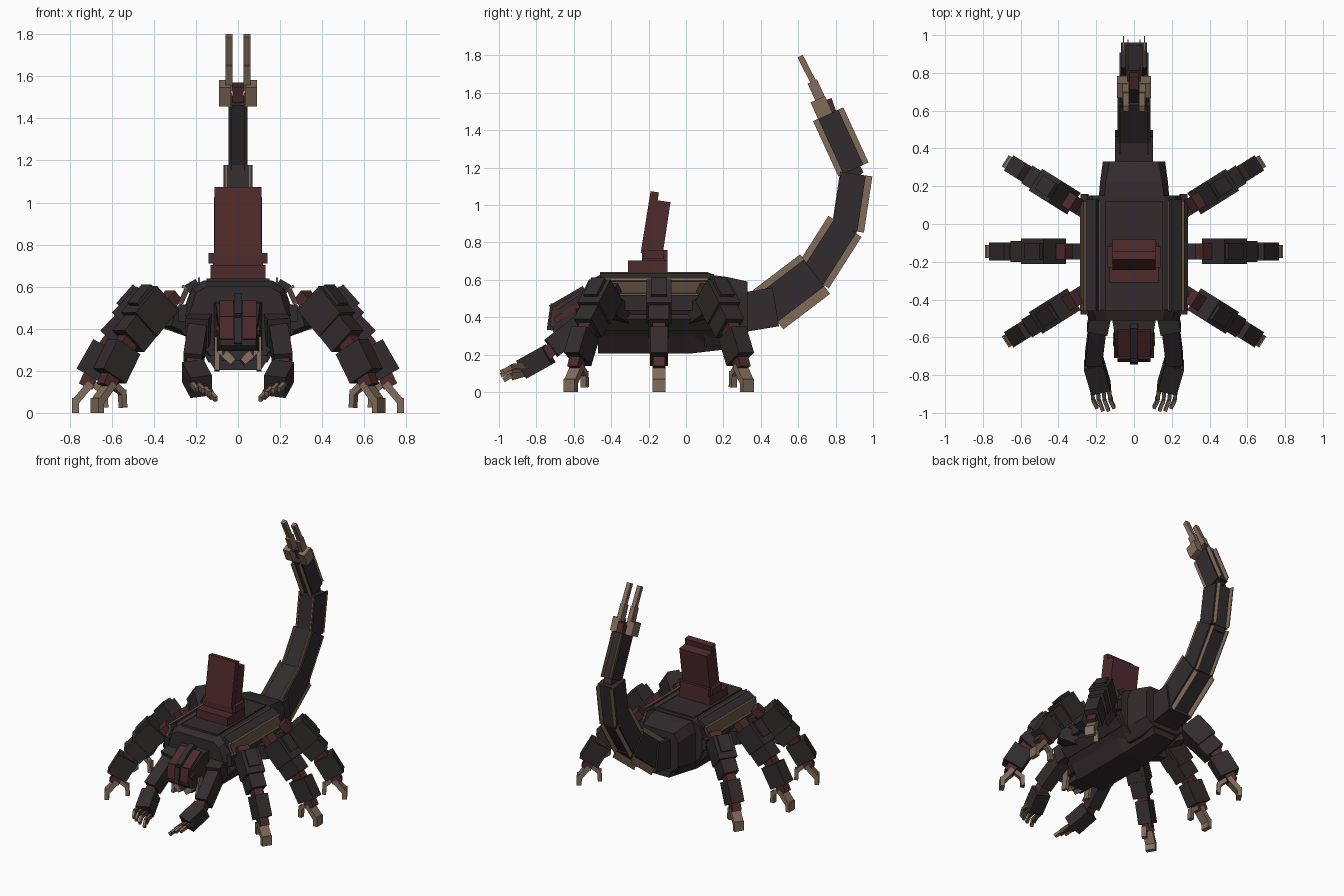
import bpy, bmesh, math
from mathutils import Vector as V


def material(name, rgb):
    m = bpy.data.materials.new(name)
    m.diffuse_color = (*rgb, 1)
    return m


DARK = material("dark_shell", (0.031, 0.025, 0.026))
RED = material("dark_red", (0.076, 0.023, 0.025))
TAN = material("tan_bone", (0.22, 0.15, 0.105))
BROWN = material("brown_trim", (0.085, 0.057, 0.038))


def finish(name, bm, mats):
    bmesh.ops.recalc_face_normals(bm, faces=bm.faces)
    me = bpy.data.meshes.new(name)
    bm.to_mesh(me)
    bm.free()
    for m in mats:
        me.materials.append(m)
    ob = bpy.data.objects.new(name, me)
    bpy.context.collection.objects.link(ob)
    return ob


def beam(name, a, b, w, h, mat, side=(1, 0, 0)):
    """Box running from a to b; w is measured along side, h across it."""
    a, b = V(a), V(b)
    d = (b - a).normalized()
    s = V(side)
    s = (s - d * s.dot(d)).normalized()
    u = s.cross(d)
    bm = bmesh.new()
    bmesh.ops.create_cube(bm, size=1)
    for v in bm.verts:
        v.co = (a + b) / 2 + s * v.co.x * w + d * v.co.y * (b - a).length + u * v.co.z * h
    return finish(name, bm, [mat])


def loft(name, sections, mat):
    """Mirrored half outlines (x, z) joined along y."""
    bm = bmesh.new()
    rings = []
    for y, half in sections:
        pts = half + [(-x, z) for x, z in reversed(half)]
        rings.append([bm.verts.new((x, y, z)) for x, z in pts])
    n = len(rings[0])
    for r, q in zip(rings, rings[1:]):
        for i in range(n):
            bm.faces.new((r[i], r[(i + 1) % n], q[(i + 1) % n], q[i]))
    bm.faces.new(rings[0])
    bm.faces.new(rings[-1])
    return finish(name, bm, [mat])


# Body shell, rear shell and belly keel
hull = [(0.16, 0.63), (0.22, 0.60), (0.265, 0.47), (0.22, 0.36), (0.14, 0.27)]
front = [(0.15, 0.60), (0.20, 0.57), (0.235, 0.46), (0.20, 0.36), (0.13, 0.27)]
loft("body_shell", [(-0.51, front), (-0.45, hull), (0.15, hull)], DARK)
loft("rear_shell", [(0.10, [(0.16, 0.63), (0.19, 0.55), (0.19, 0.34), (0.14, 0.24)]),
                    (0.22, [(0.15, 0.615), (0.18, 0.55), (0.18, 0.33), (0.12, 0.25)]),
                    (0.33, [(0.13, 0.59), (0.165, 0.53), (0.165, 0.34), (0.10, 0.29)])], DARK)
loft("belly_keel", [(-0.47, [(0.17, 0.30), (0.11, 0.205)]), (0.02, [(0.17, 0.30), (0.11, 0.205)]),
                    (0.32, [(0.12, 0.33), (0.08, 0.24)])], DARK)
beam("back_plate", (0, -0.46, 0.63), (0, 0.12, 0.63), 0.30, 0.02, DARK)

for s in (-1, 1):
    # Side slats and trim
    beam("upper_slat", (s * .215, -.46, .60), (s * .215, .13, .60), .06, .05, DARK, side=(1, 0, -s * .6))
    beam("top_trim", (s * .185, -.46, .63), (s * .185, .12, .63), .008, .025, TAN)
    beam("side_trim", (s * .258, -.46, .555), (s * .258, .12, .555), .025, .07, BROWN, side=(1, 0, s * .45))
    beam("upper_trim_edge", (s * .253, -.46, .597), (s * .253, .12, .597), .03, .014, TAN, side=(1, 0, s * .45))
    beam("lower_trim_edge", (s * .274, -.46, .522), (s * .274, .12, .522), .02, .014, TAN, side=(1, 0, s * .45))
    beam("lower_slat", (s * .262, -.48, .475), (s * .262, .16, .475), .04, .08, DARK)
    beam("skirt_slat", (s * .225, -.46, .375), (s * .225, .13, .375), .05, .08, DARK, side=(1, 0, -s * .8))

    # Six legs
    for y0, ang in ((-.355, -32), (-.145, 0), (.065, 32)):
        c, n = math.cos(math.radians(ang)), math.sin(math.radians(ang))
        x0 = .28 if ang == 0 else .25

        def leg(name, r0, z0, r1, z1, w, h, mat, off=0):
            p = [(s * (x0 + (r - .28) * c - off * n), y0 + (r - .28) * n + off * c, z)
                 for r, z in ((r0, z0), (r1, z1))]
            beam(name, p[0], p[1], w, h, mat, side=(-s * n, c, 0))

        leg("hip", .20, .40, .37, .46, .085, .10, DARK)
        leg("hip_joint", .345, .56, .43, .48, .085, .06, RED)
        leg("thigh", .42, .545, .54, .42, .135, .165, DARK)
        leg("thigh_cap", .43, .55, .51, .46, .085, .185, DARK)
        leg("knee", .52, .425, .60, .34, .11, .15, DARK)
        leg("knee_joint", .575, .38, .65, .28, .07, .08, RED)
        leg("shin", .625, .315, .705, .175, .095, .145, DARK)
        leg("ankle_joint", .69, .20, .725, .125, .065, .07, RED)
        leg("foot_upper", .70, .14, .775, .05, .07, .035, TAN)
        leg("foot_claw", .773, .07, .773, 0, .07, .032, TAN)
        leg("heel_upper", .69, .14, .635, .095, .035, .03, TAN)
        leg("heel_claw", .635, .11, .63, .025, .035, .028, TAN)

    # Front arms with fingers
    beam("shoulder", (s * .17, -.44, .42), (s * .195, -.56, .38), .11, .14, DARK)
    beam("upper_arm", (s * .19, -.52, .39), (s * .215, -.72, .235), .09, .115, DARK)
    beam("elbow_joint", (s * .21, -.70, .25), (s * .21, -.77, .18), .07, .07, RED)
    beam("forearm", (s * .215, -.735, .20), (s * .175, -.87, .125), .105, .11, DARK)
    for dx, dz in ((-.045, -.015), (-.015, .01), (.015, .025), (.045, .03)):
        k = (s * (.178 + dx), -.85, .115 + dz)
        m = (s * (.172 + dx), -.93, .105 + dz)
        t = (s * (.15 + dx), -.995 + abs(dx) * .5, .08 + dz)
        beam("finger_base", k, m, .02, .03, BROWN)
        beam("finger_tip", m, t, .018, .025, TAN)
    beam("thumb", (s * .15, -.84, .10), (s * .12, -.93, .075), .02, .025, BROWN)

    # Mandibles and head stripes
    beam("mandible", (s * .10, -.60, .36), (s * .10, -.62, .20), .022, .05, TAN)
    beam("inner_fang", (s * .085, -.63, .30), (s * .02, -.645, .24), .05, .035, TAN, side=(0, 1, 0))
    beam("head_stripe", (s * .055, -.56, .525), (s * .055, -.70, .44), .065, .03, RED)
    beam("face_stripe", (s * .055, -.70, .455), (s * .055, -.715, .35), .065, .03, RED)
    beam("cheek_stripe", (s * .095, -.55, .48), (s * .095, -.70, .38), .02, .03, RED)

# Head
loft("head", [(-.48, [(.12, .53), (.12, .30)]), (-.57, [(.105, .52), (.105, .29)]),
              (-.69, [(.095, .44), (.095, .30)]), (-.71, [(.085, .39), (.085, .32)])], DARK)
beam("head_ridge", (0, -.54, .545), (0, -.72, .44), .04, .05, DARK)
beam("face_ridge", (0, -.705, .47), (0, -.725, .33), .04, .04, DARK)
beam("jaw", (0, -.52, .28), (0, -.66, .28), .15, .06, DARK)

# Seat
beam("seat_base", (0, -.31, .665), (0, -.10, .665), .26, .075, RED)
beam("seat_cushion", (0, -.235, .72), (0, -.10, .72), .24, .08, RED)
for s in (-1, 1):
    beam("seat_arm", (s * .12, -.23, .735), (s * .12, -.12, .735), .04, .05, RED)
beam("seat_back_front", (0, -.22, .74), (0, -.167, 1.07), .225, .045, RED)
beam("seat_back_rear", (0, -.165, .72), (0, -.12, 1.02), .23, .075, RED)

# Tail: start, end, core width, core height, fin height, core shift toward the inner side
tail = [((.30, .425), (.48, .455), .20, .21, 0, 0),
        ((.44, .44), (.69, .63), .175, .18, .265, .008),
        ((.675, .61), (.85, .885), .155, .14, .21, 0),
        ((.865, .865), (.91, 1.165), .14, .135, .175, .016),
        ((.895, 1.19), (.76, 1.485), .09, .118, .178, 0)]
for a, b, w, h, fin, shift in tail:
    a, b = V((0, *a)), V((0, *b))
    d = (b - a).normalized()
    inner = V((0, -d.z, d.y)) * shift
    beam("tail_core", a + inner, b + inner, w, h, DARK)
    if fin:
        beam("tail_joint", a - (b - a) * .12, a, w * .7, h * .7, DARK)
        for s in (-1, 1):
            off = V((s * (w / 2 - .014), 0, 0))
            beam("tail_fin", a + off, b + off, .006, fin, TAN)

# Stinger
beam("stinger_core", (0, .78, 1.46), (0, .745, 1.56), .05, .07, RED)
for s in (-1, 1):
    beam("stinger_block", (s * .062, .745, 1.475), (s * .062, .705, 1.565), .056, .085, TAN)
    beam("stinger_root", (s * .043, .73, 1.54), (s * .043, .675, 1.66), .034, .055, TAN)
    beam("stinger_prong", (s * .043, .69, 1.64), (s * .043, .61, 1.795), .032, .032, TAN)
